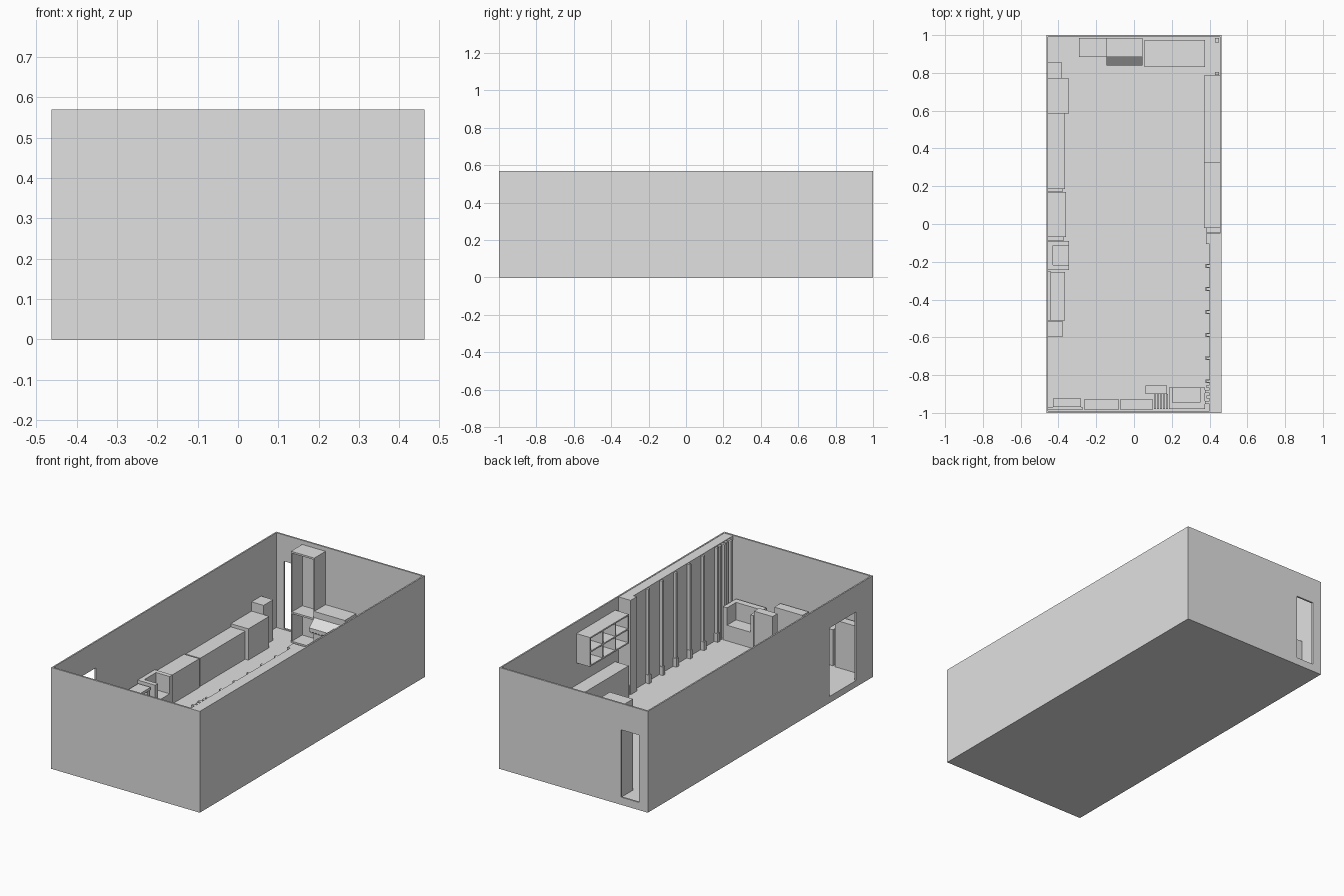
import bpy, bmesh

if "Cube" in bpy.data.objects:
    bpy.data.objects.remove(bpy.data.objects["Cube"])

grey = bpy.data.materials.new("plain_grey")
grey.diffuse_color = (0.75, 0.75, 0.75, 1)
grey.use_nodes = True
grey.node_tree.nodes["Principled BSDF"].inputs["Base Color"].default_value = grey.diffuse_color
FLOOR = 0.037


def mesh_object(name, bm):
    bmesh.ops.recalc_face_normals(bm, faces=bm.faces)
    me = bpy.data.meshes.new(name)
    bm.to_mesh(me)
    bm.free()
    me.materials.append(grey)
    ob = bpy.data.objects.new(name, me)
    bpy.context.collection.objects.link(ob)
    return ob


def add_box(bm, x0, x1, y0, y1, z0, z1):
    r = bmesh.ops.create_cube(bm, size=1)
    for v in r["verts"]:
        v.co = (x0 + (v.co.x + .5) * (x1 - x0),
                y0 + (v.co.y + .5) * (y1 - y0),
                z0 + (v.co.z + .5) * (z1 - z0))


def boxes(name, *dims):
    bm = bmesh.new()
    for d in dims:
        add_box(bm, *d)
    return mesh_object(name, bm)


def profile_x(name, x0, x1, yz):
    """Extrude a (y, z) profile along x."""
    bm = bmesh.new()
    f = bm.faces.new([bm.verts.new((x0, y, z)) for y, z in yz])
    r = bmesh.ops.extrude_face_region(bm, geom=[f])
    for v in r["geom"]:
        if isinstance(v, bmesh.types.BMVert):
            v.co.x = x1
    return mesh_object(name, bm)


def cut(ob, *dims):
    for d in dims:
        c = boxes("cutter", d)
        c.hide_render = True
        m = ob.modifiers.new("cut", 'BOOLEAN')
        m.operation, m.solver, m.object = 'DIFFERENCE', 'EXACT', c
        bpy.context.view_layer.objects.active = ob
        bpy.ops.object.modifier_apply(modifier=m.name)
        bpy.data.objects.remove(c)


# Room shell: open top, side window door and back door
room = boxes("room_shell", (-.4625, .4625, -1, 1, 0, .57))
cut(room, (-.4545, .4545, -.99, .99, FLOOR, .7),
    (-.5, -.44, -.85, -.615, FLOOR, .422),
    (-.407, -.295, .97, 1.05, FLOOR + .006, .422))

# Thick curtain wall on the right with posts and post bases
boxes("curtain_wall", (.4, .456, -.99, -.05, FLOOR, .568))
boxes("end_post", (.38, .4, -.105, -.05, FLOOR, .568))
for i in range(6):
    y = -.222 - i * .122
    boxes("wall_post", (.383, .4, y - .007, y + .007, FLOOR, .565))
    boxes("post_base", (.378, .4, y - .01, y + .01, FLOOR, .085))
for i in range(4):
    y = -.86 - i * .028
    boxes("corner_fold", (.383 - .008 * (i % 2), .4, y - .008, y + .008, FLOOR, .565))

# Right wall: long bench with cube rack above
boxes("long_bench", (.37, .455, -.02, .785, FLOOR, .215))
boxes("bench_end_plinth", (.385, .455, -.048, -.02, FLOOR, .09))
rack = boxes("cube_rack", (.37, .455, -.02, .325, .34, .505))
t = .008
w, h = (.345 - 4 * t) / 3, (.165 - 3 * t) / 2
cut(rack, *[(.3, .447, -.02 + t + c * (w + t), -.02 + t + c * (w + t) + w,
             .34 + t + r * (h + t), .34 + t + r * (h + t) + h)
            for c in range(3) for r in range(2)])

# Row of furniture along the left wall
X = -.4545
boxes("tall_box", (X, -.38, .77, .855, FLOOR, .265))
boxes("deep_cabinet", (X, -.345, .585, .77, FLOOR, .213))
boxes("long_cabinet", (X, -.365, .185, .585, FLOOR, .195))
boxes("long_cabinet_plinth", (X, -.375, .172, .185, FLOOR, .15))
boxes("side_cabinet", (X, -.36, -.07, .17, FLOOR, .2))
boxes("side_cabinet_plinth", (X, -.37, -.088, -.07, FLOOR, .12))
boxes("low_table", (-.442, -.365, -.51, -.255, .185, .2),
      (-.442, -.37, -.505, -.49, FLOOR, .185),
      (-.442, -.37, -.275, -.26, FLOOR, .185),
      (X, -.442, -.51, -.25, FLOOR, .19))
boxes("end_cabinet", (X, -.375, -.595, -.515, FLOOR, .2))

# Armchairs: a block with the seat space cut away
side_chair = boxes("side_armchair", (X, -.345, -.243, -.09, FLOOR, .212))
cut(side_chair, (-.43, -.3, -.218, -.115, .115, .3))
front_chair = boxes("front_armchair", (.185, .375, -.98, -.865, FLOOR, .223))
cut(front_chair, (.205, .35, -.945, -.8, .125, .3))

# Cabinets along the front wall
boxes("tall_front_cabinet", (-.43, -.28, -.97, -.925, FLOOR, .3))
boxes("front_cabinet_back", (X, -.272, -.985, -.97, FLOOR, .28))
boxes("middle_front_cabinet", (-.265, -.08, -.982, -.928, FLOOR, .24))
boxes("right_front_cabinet", (-.075, .1, -.982, -.928, FLOOR, .27))

# High-backed seat facing the front wall
boxes("seat_back", (.06, .175, -.9, -.855, FLOOR, .255))
boxes("slatted_seat", *[(.105 + i * .016, .117 + i * .016, -.98, -.9, FLOOR, .13)
                        for i in range(5)])

# Open tower with one shelf on the back wall
tower = boxes("open_tower", (-.29, -.145, .885, .985, FLOOR, .55))
cut(tower, (-.284, -.151, .8, .977, .21, .54), (-.284, -.151, .8, .977, .045, .2))

# Slanted-front desk beside it
profile_x("slant_desk", -.145, .045,
          [(.985, FLOOR), (.985, .25), (.885, .25), (.885, .215),
           (.84, .175), (.84, .155), (.885, .155), (.885, FLOOR)])
boxes("desk_slats", *[(-.14 + i * .019, -.13 + i * .019, .845, .88, .145, .155)
                      for i in range(10)])

# Wide low table in the back corner
boxes("corner_table", (.055, .375, .83, .975, FLOOR, .2))
boxes("corner_leg", (.43, .45, .96, .985, FLOOR, .2), (.43, .45, .79, .805, FLOOR, .2))
